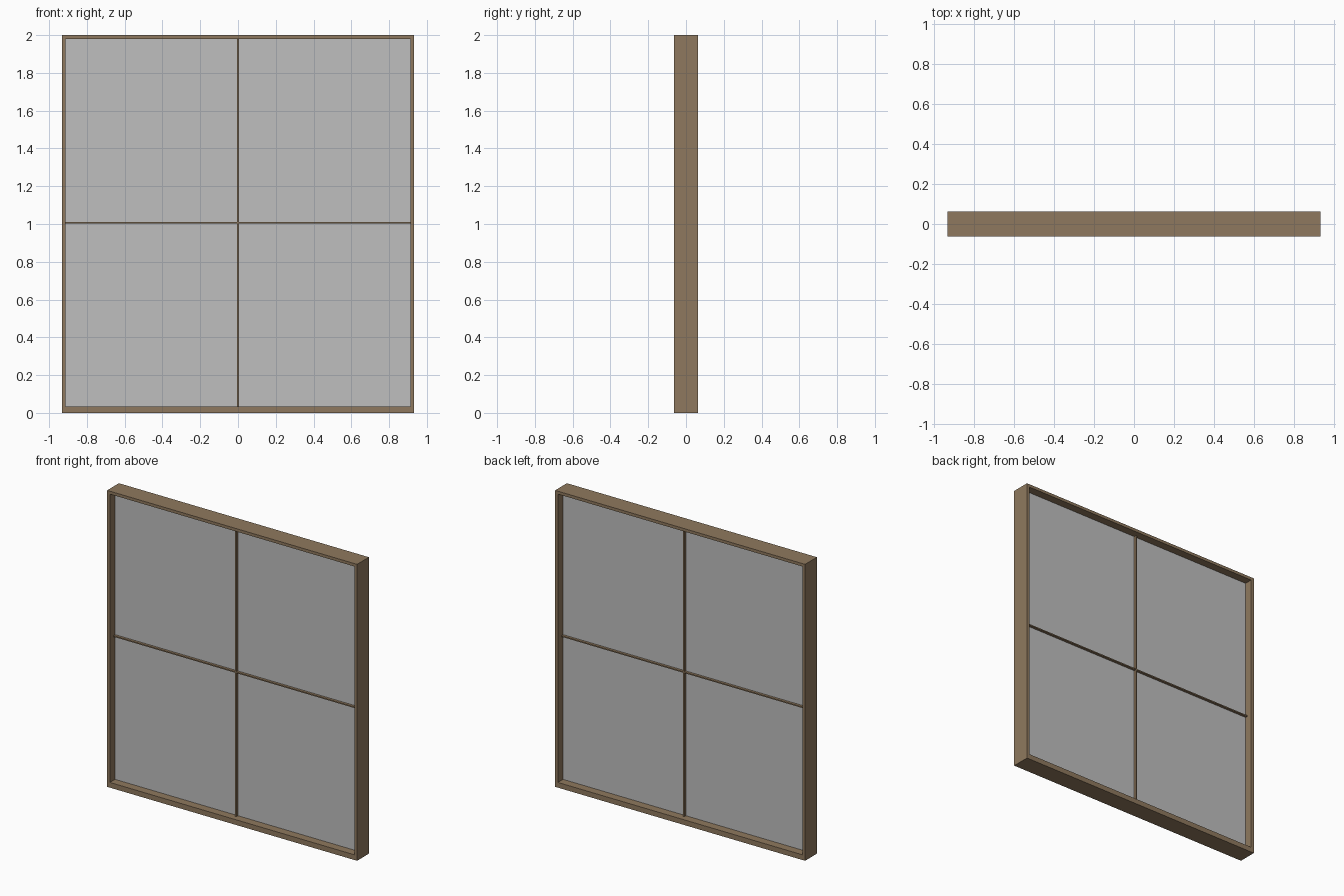
import bpy

if "Cube" in bpy.data.objects:
    bpy.data.objects.remove(bpy.data.objects["Cube"])


def material(name, rgb):
    m = bpy.data.materials.new(name)
    m.diffuse_color = (*rgb, 1.0)
    m.use_nodes = True
    m.node_tree.nodes["Principled BSDF"].inputs["Base Color"].default_value = m.diffuse_color
    return m


wood = material("brown wood", (0.275, 0.191, 0.112))
grey = material("pale grey glass", (0.52, 0.52, 0.52))


def box(name, x0, x1, y0, y1, z0, z1, mat):
    bpy.ops.mesh.primitive_cube_add(size=1, location=((x0 + x1) / 2, (y0 + y1) / 2, (z0 + z1) / 2))
    ob = bpy.context.object
    ob.name = name
    ob.scale = (x1 - x0, y1 - y0, z1 - z0)
    bpy.ops.object.transform_apply(location=False, rotation=False, scale=True)
    ob.data.materials.append(mat)
    return ob


W, D = 0.933, 0.063              # half width, half depth
IX, Z0, Z1 = 0.912, 0.035, 1.98  # inner opening
MID = (Z0 + Z1) / 2
G, B = 0.008, 0.025              # half depth of glass and glazing bars

# Outer frame: full-width sill and head, side jambs between
box("sill", -W, W, -D, D, 0, Z0, wood)
box("head", -W, W, -D, D, Z1, 2, wood)
for side, s in (("left", -1), ("right", 1)):
    x = sorted((s * IX, s * W))
    box(side + "_jamb", x[0], x[1], -D, D, Z0, Z1, wood)

# Cross-shaped glazing bars, proud of the glass on both faces
box("vertical_bar", -0.005, 0.005, -B, B, Z0, Z1, wood)
for side, s in (("left", -1), ("right", 1)):
    x = sorted((s * 0.005, s * IX))
    box(side + "_horizontal_bar", x[0], x[1], -B, B, MID - 0.004, MID + 0.004, wood)

    # Two panes on each side of the vertical bar
    box(side + "_lower_pane", x[0], x[1], -G, G, Z0, MID - 0.004, grey)
    box(side + "_upper_pane", x[0], x[1], -G, G, MID + 0.004, Z1, grey)
